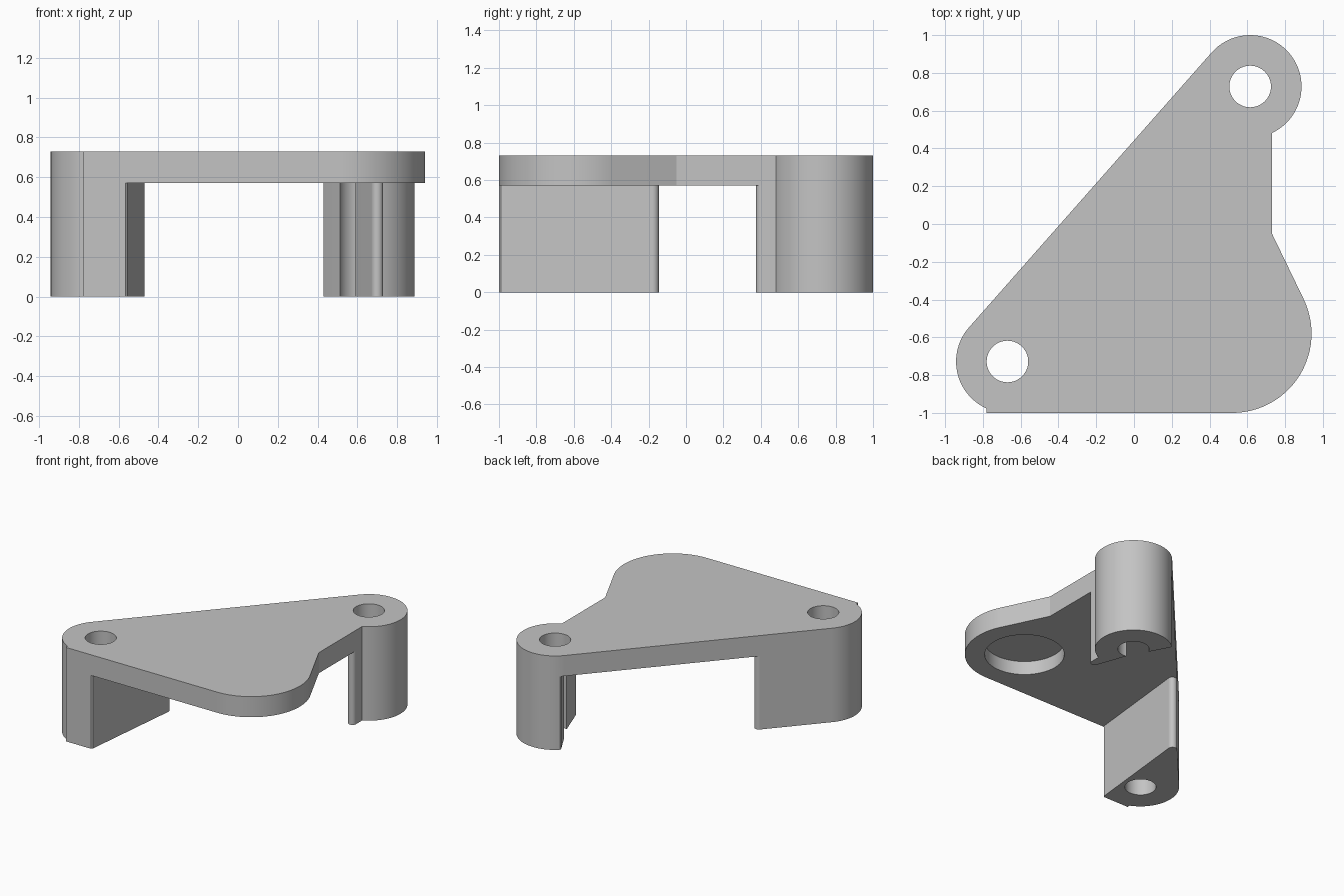
import bpy
import bmesh
from math import cos, sin, radians, ceil, floor

cube = bpy.data.objects.get("Cube")
if cube:
    bpy.data.objects.remove(cube, do_unlink=True)

# Main dimensions
TOP, UNDER, POCKET = 0.73, 0.57, 0.675
LEFT_HOLE = (-0.67, -0.728)
BACK_HOLE = (0.615, 0.728)
LOBE = (0.52, -0.58)
BOSS_R, HOLE_R, LOBE_R, POCKET_R = 0.272, 0.11, 0.42, 0.28
STEP = 4

grey = bpy.data.materials.new("plain_grey")
grey.use_nodes = True
colour = (0.55, 0.55, 0.55, 1)
grey.diffuse_color = colour
grey.node_tree.nodes["Principled BSDF"].inputs["Base Color"].default_value = colour


def arc(centre, r, start, end):
    """Counter-clockwise arc, sampled on shared angles so stacked parts match."""
    steps = range(floor(start / STEP) + 1, ceil(end / STEP))
    angles = [start] + [i * STEP for i in steps] + [end]
    return [(centre[0] + r * cos(radians(a)), centre[1] + r * sin(radians(a)))
            for a in angles]


def prism(name, outline, low, high):
    """Extrude a flat outline between two heights."""
    bm = bmesh.new()
    face = bm.faces.new([bm.verts.new((x, y, low)) for x, y in outline])
    raised = bmesh.ops.extrude_face_region(bm, geom=[face])
    verts = [v for v in raised["geom"] if isinstance(v, bmesh.types.BMVert)]
    bmesh.ops.translate(bm, verts=verts, vec=(0, 0, high - low))
    bmesh.ops.recalc_face_normals(bm, faces=bm.faces)
    mesh = bpy.data.meshes.new(name)
    bm.to_mesh(mesh)
    bm.free()
    mesh.materials.append(grey)
    obj = bpy.data.objects.new(name, mesh)
    bpy.context.collection.objects.link(obj)
    return obj


def combine(target, tool, operation):
    """Apply a boolean and discard the tool."""
    mod = target.modifiers.new(operation.lower(), "BOOLEAN")
    mod.operation, mod.object, mod.solver = operation, tool, "EXACT"
    bpy.context.view_layer.objects.active = target
    bpy.ops.object.modifier_apply(modifier=mod.name)
    bpy.data.objects.remove(tool, do_unlink=True)


# Top plate: two bosses joined by a sloping edge, with a wide front lobe
TANGENT = 138.5
left_arc = arc(LEFT_HOLE, BOSS_R, TANGENT, 246)
back_arc = arc(BACK_HOLE, BOSS_R, -65, TANGENT)
foot = [(-0.78, -1.0)]
plate = prism(
    "mounting_bracket",
    left_arc + foot + arc(LOBE, LOBE_R, -90, 26)
    + [(0.73, -0.05)] + back_arc,
    UNDER, TOP)

# Left post: rounded outside, flat inner wall, small rounded back corner
left_post = prism(
    "left_post",
    left_arc + foot + [(-0.565, -1.0), (-0.555, -0.99)]
    + arc((-0.503, -0.178), 0.033, -6, TANGENT),
    0, UNDER)

# Back post: boss cut by a slanted wall, with a thin rounded lip
back_post = prism(
    "back_post",
    arc(BACK_HOLE, BOSS_R, -65, 131) + [(0.431, 0.921), (0.437, 0.907), (0.59, 0.623)]
    + arc((0.70, 0.405), 0.03, 200, 360),
    0, UNDER)

for post in (left_post, back_post):
    combine(plate, post, "UNION")

# Screw holes and the round pocket under the lobe
for centre in (LEFT_HOLE, BACK_HOLE):
    combine(plate, prism("hole_cutter", arc(centre, HOLE_R, 0, 360 - STEP), -0.1, 1), "DIFFERENCE")
combine(plate, prism("pocket_cutter", arc(LOBE, POCKET_R, 0, 360 - STEP), 0.4, POCKET), "DIFFERENCE")

# Merge coplanar faces and shade the round walls smooth
bm = bmesh.new()
bm.from_mesh(plate.data)
bmesh.ops.remove_doubles(bm, verts=bm.verts, dist=0.0005)
bmesh.ops.dissolve_limit(bm, angle_limit=radians(0.3), verts=bm.verts, edges=bm.edges)
bm.to_mesh(plate.data)
bm.free()
bpy.ops.object.select_all(action="DESELECT")
plate.select_set(True)
bpy.context.view_layer.objects.active = plate
bpy.ops.object.shade_smooth_by_angle(angle=radians(25))
